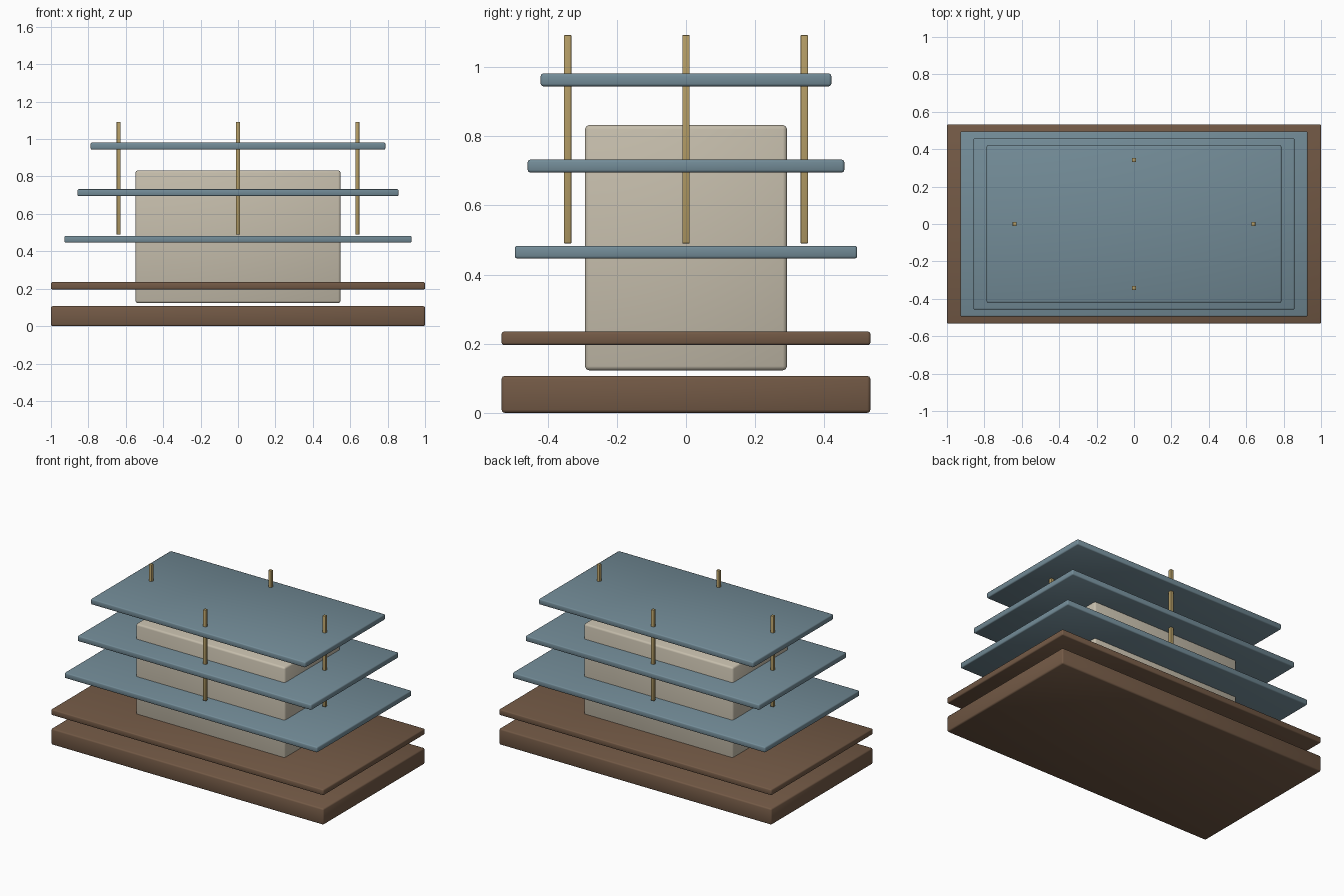
import bpy

cube = bpy.data.objects.get("Cube")
if cube:
    bpy.data.objects.remove(cube, do_unlink=True)


def material(name, rgb):
    m = bpy.data.materials.new(name)
    m.use_nodes = True
    colour = (*rgb, 1.0)
    m.diffuse_color = colour
    m.node_tree.nodes["Principled BSDF"].inputs["Base Color"].default_value = colour
    return m


brown = material("brown wood", (0.17, 0.10, 0.06))
blue = material("slate blue", (0.17, 0.26, 0.31))
cream = material("warm cream", (0.56, 0.51, 0.41))
brass = material("brass", (0.45, 0.33, 0.13))


def box(name, half_x, half_y, bottom, top, mat, bevel, x=0, y=0):
    """Softly bevelled box given by half widths and its z range."""
    bpy.ops.mesh.primitive_cube_add(size=2, location=(x, y, (bottom + top) / 2))
    ob = bpy.context.object
    ob.name = name
    ob.scale = (half_x, half_y, (top - bottom) / 2)
    bpy.ops.object.transform_apply(location=False, rotation=False, scale=True)
    ob.data.materials.append(mat)
    mod = ob.modifiers.new("soft edges", "BEVEL")
    mod.width = bevel
    mod.segments = 2
    bpy.ops.object.shade_smooth()
    return ob


# Wooden base and the thin board floating above it
box("base", 1.0, 0.533, 0.0, 0.107, brown, 0.009)
box("lower_board", 1.0, 0.533, 0.196, 0.235, brown, 0.007)

# Central block
box("core_block", 0.548, 0.292, 0.123, 0.832, cream, 0.012)

# Three shelves that shrink towards the top
for i in range(3):
    bottom = 0.446 + 0.249 * i
    box(f"shelf_{i + 1}", 0.928 - 0.07 * i, 0.495 - 0.0375 * i,
        bottom, bottom + 0.037, blue, 0.007)

# Upright pins, one near the middle of each side
for side, x, y in (("left", 0.638, 0), ("right", -0.638, 0),
                   ("front", 0, -0.342), ("back", 0, 0.342)):
    box(f"{side}_pin", 0.0107, 0.0107, 0.49, 1.092, brass, 0.002, x, y)
